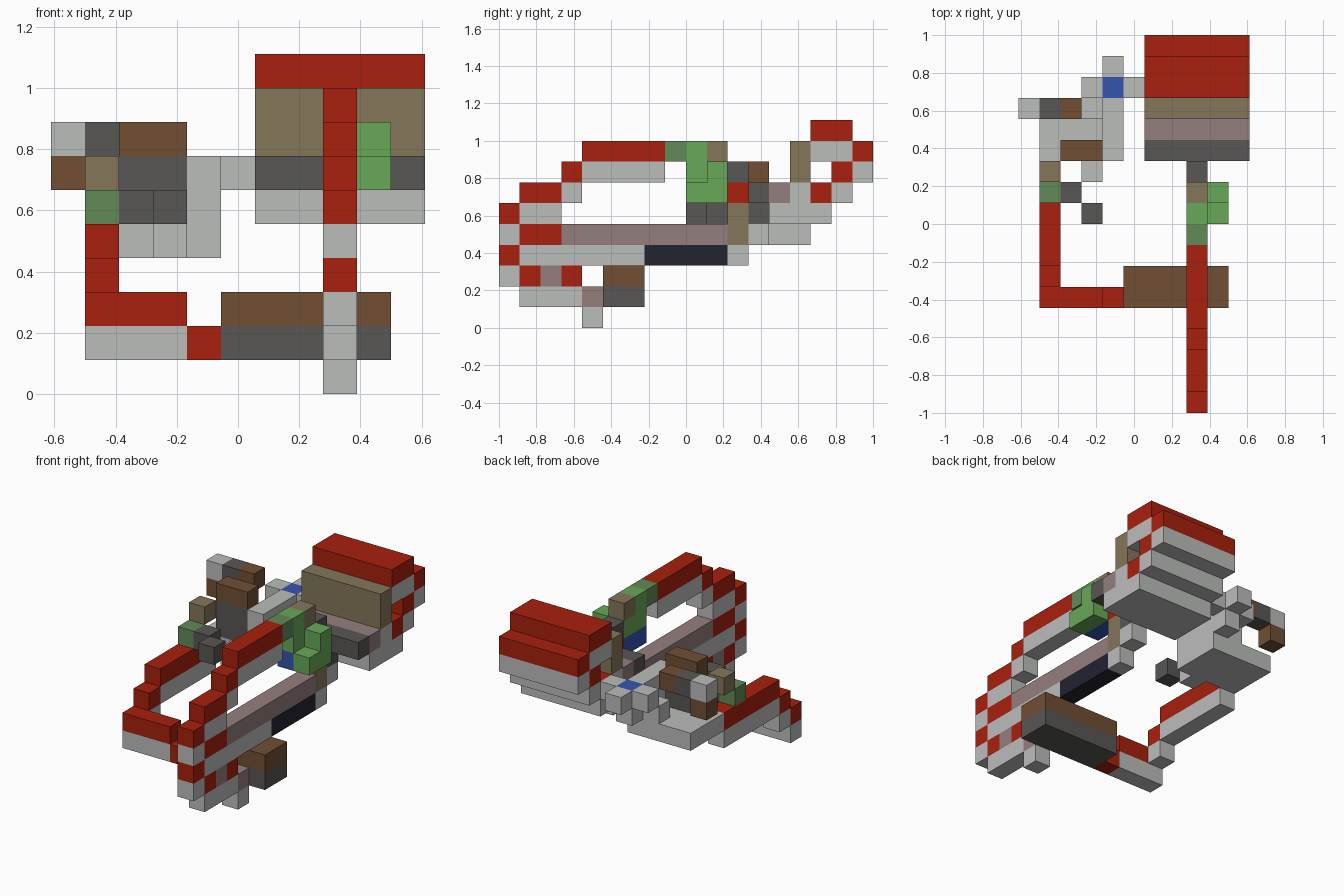
import bpy, bmesh, math
from mathutils import Vector

cube = bpy.data.objects.get("Cube")
if cube:
    bpy.data.objects.remove(cube, do_unlink=True)

U = 1 / 9                                # one block
ORIGIN = Vector((-5.5, -9, 0))           # grid corner, in blocks


def linear(c):
    c /= 255
    return c / 12.92 if c <= 0.04045 else ((c + 0.055) / 1.055) ** 2.4


HEX = dict(red="A9200E", light_grey="BBBDBB", dark_grey="585755", brown="714E34",
           khaki="85765A", green="69A957", moss="628A58", mauve="957F7E",
           navy="222330", blue="3455AF")
MATS = {}
for name, code in HEX.items():
    rgb = [linear(v) for v in bytes.fromhex(code)]
    m = bpy.data.materials.new(name)
    m.use_nodes = True
    m.diffuse_color = (*rgb, 1)
    bsdf = m.node_tree.nodes["Principled BSDF"]
    bsdf.inputs["Base Color"].default_value = (*rgb, 1)
    bsdf.inputs["Roughness"].default_value = 0.8
    MATS[name] = m

PARTS = {}
OWNER = {}                               # block -> part and colour


def span(v):
    return range(v, v + 1) if isinstance(v, int) else range(v[0], v[1] + 1)


def block(part, colour, xs, ys, zs):
    """Fill an inclusive range of grid cells with one colour."""
    cells = PARTS.setdefault(part, {})
    for x in span(xs):
        for y in span(ys):
            for z in span(zs):
                if (x, y, z) not in OWNER:
                    OWNER[x, y, z] = part
                    cells[x, y, z] = colour


def build(part, cells):
    """Make one mesh from the exposed sides of the part's blocks."""
    bm = bmesh.new()
    used = sorted(set(cells.values()))
    for cell, colour in cells.items():
        c = Vector(cell)
        for axis in range(3):
            for s in (0, 1):
                n = Vector((0, 0, 0))
                n[axis] = 2 * s - 1
                if tuple(int(v) for v in c + n) in OWNER:
                    continue
                a, b = Vector((0, 0, 0)), Vector((0, 0, 0))
                a[(axis + 1) % 3] = 1
                b[(axis + 2) % 3] = 1
                p = c.copy()
                p[axis] += s
                ring = [p, p + a, p + a + b, p + b]
                if s == 0:
                    ring.reverse()
                f = bm.faces.new([bm.verts.new((q + ORIGIN) * U) for q in ring])
                f.material_index = used.index(colour)
    bmesh.ops.remove_doubles(bm, verts=bm.verts, dist=U / 100)
    bmesh.ops.dissolve_limit(bm, angle_limit=math.radians(1), verts=bm.verts,
                             edges=bm.edges, delimit={'MATERIAL'})
    me = bpy.data.meshes.new(part)
    bm.to_mesh(me)
    bm.free()
    for colour in used:
        me.materials.append(MATS[colour])
    bpy.context.collection.objects.link(bpy.data.objects.new(part, me))


G = "light_grey"
MID = 8                                  # column of the long frame

# Upper rail of the long frame: red steps over grey
for ys, z in ((0, 5), ((1, 2), 6), (3, 7), ((4, 7), 8)):
    block("upper_rail", "red", MID, ys, z)
    block("upper_rail", G, MID, ys, z - 1)

# Lower rail and nose
block("lower_rail", "red", MID, (1, 2), 4)
block("lower_rail", "mauve", MID, (3, 10), 4)
block("lower_rail", "red", MID, 0, 3)
block("lower_rail", G, MID, (1, 6), 3)
block("lower_rail", "navy", MID, (7, 10), 3)
block("lower_rail", G, MID, 0, 2)

# Keel and foot
for y, colour in ((1, "red"), (2, "mauve"), (3, "red")):
    block("keel", colour, MID, y, 2)
block("keel", G, MID, (1, 3), 1)
block("keel", "mauve", MID, 4, 1)
block("foot", G, MID, 4, 0)

# Rear joint between frame and large block
block("joint", "moss", MID, 8, 8)
block("joint", "green", MID, 9, 8)
block("joint", "khaki", MID, 10, 8)
block("joint", "green", MID, (9, 10), 7)
block("joint", "blue", MID, (9, 10), 6)
block("joint", "green", MID + 1, (9, 10), 6)
block("joint", "green", MID + 1, 10, 7)
block("rear_post", "dark_grey", MID, 11, 7)
block("rear_post", "red", MID, 11, 6)
block("rear_post", "khaki", MID, 11, (4, 5))
block("rear_post", G, MID, 11, 3)
block("rear_post", "dark_grey", MID, 12, 5)
block("rear_post", G, MID, 12, 4)

# Large block at the back
for colour, ys, zs in (("dark_grey", 12, 6), ("mauve", 13, 6), (G, 14, 6),
                       (G, (13, 15), 5), ("khaki", 14, (7, 8)),
                       ("red", 15, 6), (G, 16, 6), ("red", 16, 7), (G, 17, 7),
                       ("red", 17, 8), (G, (15, 16), 8), ("red", (15, 16), 9)):
    block("back_block", colour, (6, 10), ys, zs)

# Cross bar
block("cross_bar", "brown", (5, 9), (5, 6), 2)
block("cross_bar", "dark_grey", (5, 9), (5, 6), 1)

# Side arm
block("side_arm", "red", 4, 5, 1)
for xs, ys, z in (((1, 3), 5, 2), (1, 6, 3), (1, (7, 11), 4)):
    block("side_arm", "red", xs, ys, z)
    block("side_arm", G, xs, ys, z - 1)
block("arm_tip", "moss", 1, 10, 5)
block("arm_tip", "khaki", 1, 11, 6)

# Side platform with wall and raised row
block("platform", G, (1, 4), (12, 14), 4)
block("platform", G, 3, 11, 4)
block("platform_wall", G, 4, (12, 14), (5, 6))
block("platform_wall", G, 3, 14, 5)
block("platform_step", "dark_grey", 2, 10, 5)
block("platform_step", "dark_grey", 3, 9, 5)
block("platform_box", "dark_grey", (2, 3), 12, (5, 6))
block("platform_box", "brown", (2, 3), 12, 7)
for x, colour in enumerate((G, "dark_grey", "brown")):
    block("raised_row", colour, x, 14, 7)
block("raised_row", "brown", 0, 14, 6)

# Small cross with a blue centre
block("small_cross", "blue", 4, 15, 6)
block("small_cross", G, (3, 5), 15, 6)
block("small_cross", G, 4, 16, 6)
block("small_cross", G, 4, 15, 5)

for part, cells in PARTS.items():
    build(part, cells)
